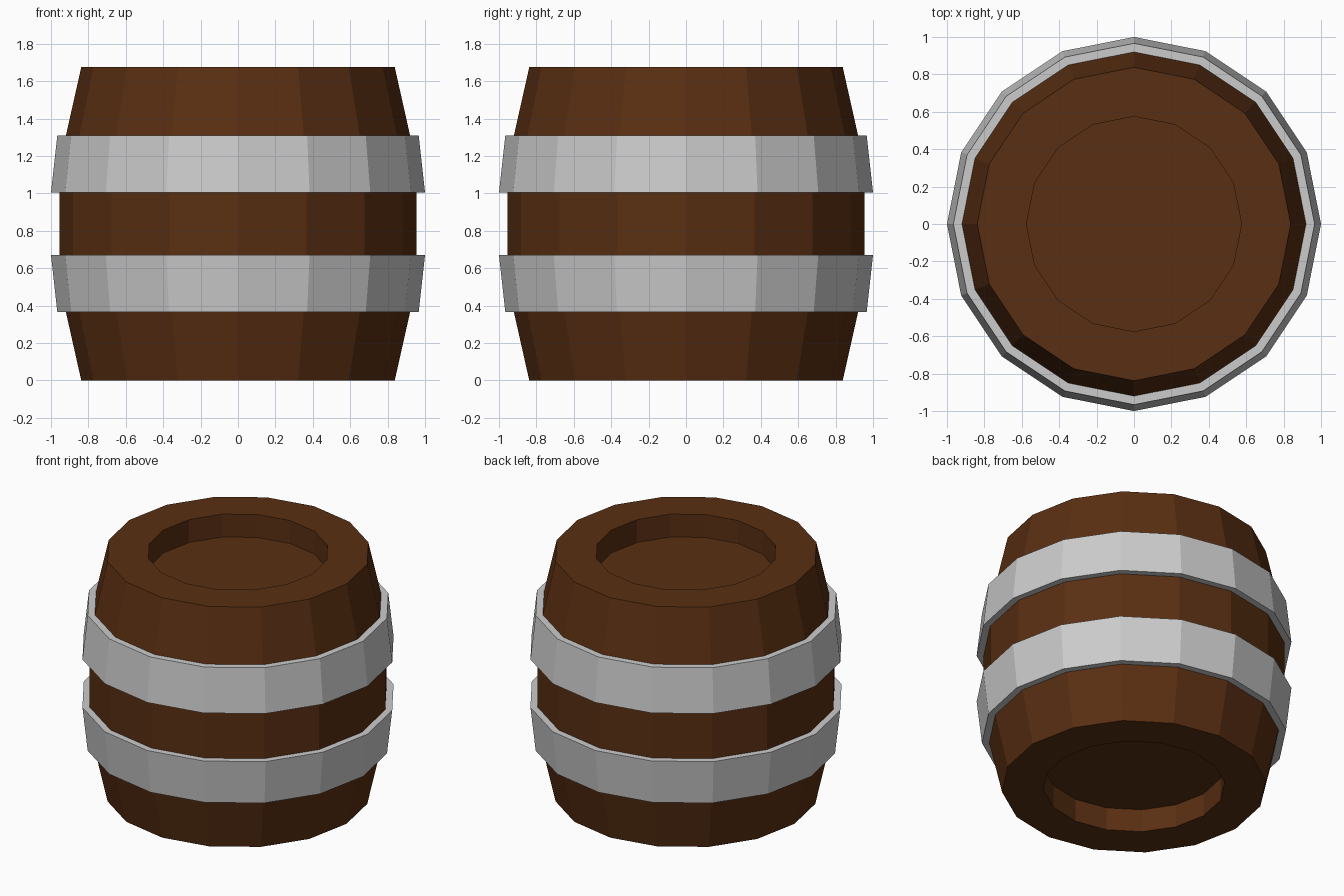
import bpy, bmesh, math

if "Cube" in bpy.data.objects:
    bpy.data.objects.remove(bpy.data.objects["Cube"])

SIDES = 16


def lathe(name, profile, closed=False, material=None):
    """Revolve (radius, z) points around z; open profiles get end caps."""
    bm = bmesh.new()
    rings = []
    for r, z in profile:
        rings.append([bm.verts.new((r * math.cos(2 * math.pi * i / SIDES),
                                    r * math.sin(2 * math.pi * i / SIDES), z))
                      for i in range(SIDES)])
    pairs = list(zip(rings, rings[1:]))
    if closed:
        pairs.append((rings[-1], rings[0]))
    else:
        bm.faces.new(rings[0])
        bm.faces.new(rings[-1])
    for a, b in pairs:
        for i in range(SIDES):
            j = (i + 1) % SIDES
            bm.faces.new((a[i], a[j], b[j], b[i]))
    bmesh.ops.recalc_face_normals(bm, faces=bm.faces)
    mesh = bpy.data.meshes.new(name)
    bm.to_mesh(mesh)
    bm.free()
    obj = bpy.data.objects.new(name, mesh)
    bpy.context.collection.objects.link(obj)
    if material:
        mesh.materials.append(material)
    return obj


wood = bpy.data.materials.new("wood")
wood.diffuse_color = (0.10, 0.028, 0.006, 1)
wood.use_nodes = True
wood.node_tree.nodes["Principled BSDF"].inputs["Base Color"].default_value = wood.diffuse_color

HEIGHT = 1.675

# Wooden body with a round recess in each end; upper half mirrors the lower
half = [(0.575, 0.16), (0.575, 0), (0.838, 0), (0.92, 0.365), (0.955, 0.67)]
body = half + [(r, HEIGHT - z) for r, z in reversed(half)]
lathe("barrel_body", body, material=wood)

# Metal hoops, tapering towards the ends
hoop = [(0.91, 0.365), (0.966, 0.365), (1.0, 0.67), (0.945, 0.67)]
lathe("lower_hoop", hoop, closed=True)
lathe("upper_hoop", [(r, HEIGHT - z) for r, z in hoop], closed=True)
